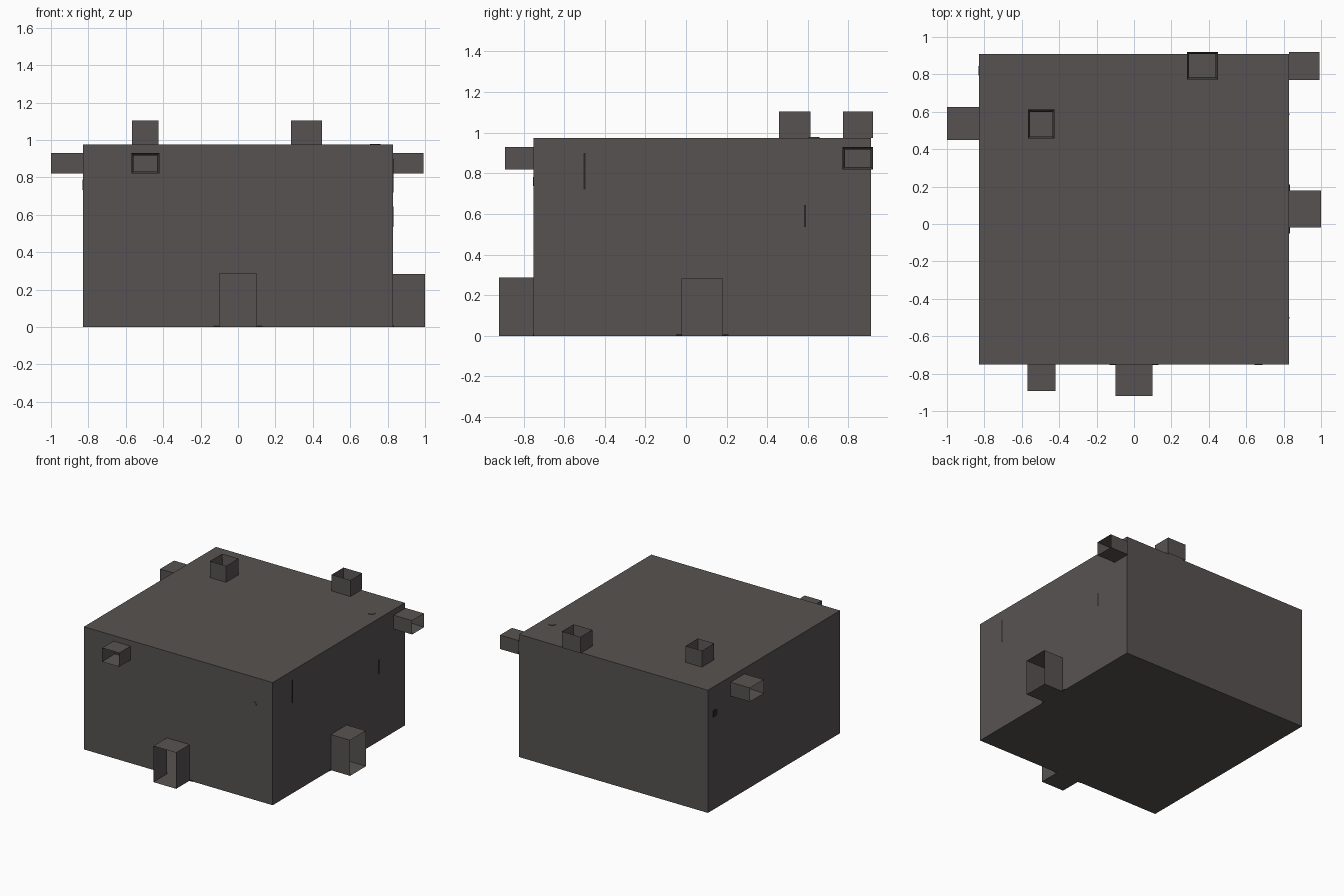
import bpy, bmesh, math
from mathutils import Vector

if "Cube" in bpy.data.objects:
    bpy.data.objects.remove(bpy.data.objects["Cube"])

X, Y0, Y1, H = 0.83, -0.75, 0.91, 0.975


def material(name, rgb):
    m = bpy.data.materials.new(name)
    m.diffuse_color = (*rgb, 1)
    m.use_nodes = True
    m.node_tree.nodes["Principled BSDF"].inputs["Base Color"].default_value = m.diffuse_color
    return m


GREY = material("warm grey", (0.095, 0.086, 0.083))
DARK = material("dark trim", (0.02, 0.02, 0.02))

# Each side maps (u, v, depth) to a point; depth is the coordinate along its normal
SIDES = {
    "front": (lambda u, v, d: (u, d, v), Y0, (-X, X), (0, H)),
    "back": (lambda u, v, d: (u, d, v), Y1, (-X, X), (0, H)),
    "left": (lambda u, v, d: (d, u, v), -X, (Y0, Y1), (0, H)),
    "right": (lambda u, v, d: (d, u, v), X, (Y0, Y1), (0, H)),
    "roof": (lambda u, v, d: (u, v, d), H, (-X, X), (Y0, Y1)),
    "floor": (lambda u, v, d: (u, v, d), 0.0, (-X, X), (Y0, Y1)),
}

# Open ducts: name, side, u range, v range, outer depth, inward taper
DUCTS = [
    ("front_doorway", "front", (-0.10, 0.10), (0, 0.287), -0.92, 0),
    ("right_doorway", "right", (-0.02, 0.18), (0, 0.283), 1.0, 0),
    ("front_vent", "front", (-0.57, -0.42), (0.82, 0.93), -0.892, 0.012),
    ("left_vent", "left", (0.45, 0.625), (0.82, 0.93), -1.0, 0.012),
    ("right_vent", "right", (0.77, 0.92), (0.82, 0.93), 0.992, 0.012),
    ("roof_vent_left", "roof", (-0.568, -0.425), (0.457, 0.612), 1.105, 0.012),
    ("roof_vent_back", "roof", (0.283, 0.448), (0.773, 0.92), 1.105, 0.012),
]


def make(name, quads, mat=GREY, outward=None):
    bm = bmesh.new()
    for q in quads:
        bm.faces.new([bm.verts.new(p) for p in q])
    bmesh.ops.remove_doubles(bm, verts=bm.verts, dist=1e-5)
    if outward is None:
        bmesh.ops.recalc_face_normals(bm, faces=bm.faces)
    else:
        bm.normal_update()
        for f in bm.faces:
            if f.normal.dot(f.calc_center_median() - outward) < 0:
                f.normal_flip()
    me = bpy.data.meshes.new(name)
    bm.to_mesh(me)
    bm.free()
    me.materials.append(mat)
    ob = bpy.data.objects.new(name, me)
    bpy.context.collection.objects.link(ob)
    return ob


def corners(u, v, t=0):
    return [(u[0] + t, v[0] + t), (u[1] - t, v[0] + t),
            (u[1] - t, v[1] - t), (u[0] + t, v[1] - t)]


# Thin room walls, cut open where ducts meet them
for side, (at, depth, ur, vr) in SIDES.items():
    holes = [(u[0] + t, u[1] - t, v[0] + t, v[1] - t)
             for _, s, u, v, _, t in DUCTS if s == side]
    us = sorted({*ur, *(c for h in holes for c in h[:2])})
    vs = sorted({*vr, *(c for h in holes for c in h[2:])})
    quads = []
    for a, b in zip(us, us[1:]):
        for c, d in zip(vs, vs[1:]):
            mu, mv = (a + b) / 2, (c + d) / 2
            if not any(h[0] < mu < h[1] and h[2] < mv < h[3] for h in holes):
                quads.append([at(*p, depth) for p in corners((a, b), (c, d))])
    wall = make(side + ("" if side in ("roof", "floor") else "_wall"), quads,
                outward=Vector((0, 0.08, H / 2)))
    # Merge the cut cells back into clean faces
    bm = bmesh.new()
    bm.from_mesh(wall.data)
    bmesh.ops.dissolve_limit(bm, angle_limit=0.01, verts=bm.verts, edges=bm.edges)
    bm.to_mesh(wall.data)
    bm.free()

# Ducts: straight outer skin, plus a tapering inner funnel on the vents
for name, side, u, v, tip, taper in DUCTS:
    at, depth = SIDES[side][:2]
    rim = corners(u, v)
    centre = Vector(at(sum(u) / 2, sum(v) / 2, (tip + depth) / 2))
    quads = []
    for i in range(4):
        a, b = rim[i], rim[(i + 1) % 4]
        quads.append([at(*a, depth), at(*b, depth), at(*b, tip), at(*a, tip)])
    make(name, quads, outward=centre)
    if taper:
        inner = corners(u, v, taper)
        funnel = []
        for i in range(4):
            j = (i + 1) % 4
            funnel.append([at(*inner[i], depth), at(*inner[j], depth),
                           at(*rim[j], tip), at(*rim[i], tip)])
        ob = make(name + "_lining", funnel, outward=centre)
        ob.data.flip_normals()


def plate(name, centre, size, mat):
    bpy.ops.mesh.primitive_cube_add(size=1, location=centre)
    ob = bpy.context.object
    ob.name = name
    ob.scale = size
    ob.data.materials.append(mat)


# Small fittings that break through the walls
bpy.ops.mesh.primitive_cylinder_add(vertices=12, radius=0.028, depth=0.008,
                                    location=(0.735, 0.63, H))
bpy.context.object.name = "roof_cap"
bpy.context.object.data.materials.append(GREY)
bpy.ops.mesh.primitive_cylinder_add(vertices=12, radius=0.022, depth=0.008,
                                    location=(0.665, Y0, 0.76),
                                    rotation=(math.pi / 2, 0, 0))
bpy.context.object.name = "front_cap"
bpy.context.object.data.materials.append(GREY)
plate("left_slot", (-X, 0.82, 0.76), (0.004, 0.05, 0.055), DARK)
plate("right_slot_front", (X, -0.5, 0.81), (0.004, 0.008, 0.18), DARK)
plate("right_slot_back", (X, 0.586, 0.59), (0.004, 0.008, 0.11), DARK)
for s in (-1, 1):
    plate("front_door_foot", (s * 0.115, Y0, 0.004), (0.03, 0.008, 0.008), DARK)
    plate("right_door_foot", (X, 0.08 + s * 0.115, 0.004), (0.008, 0.03, 0.008), DARK)
